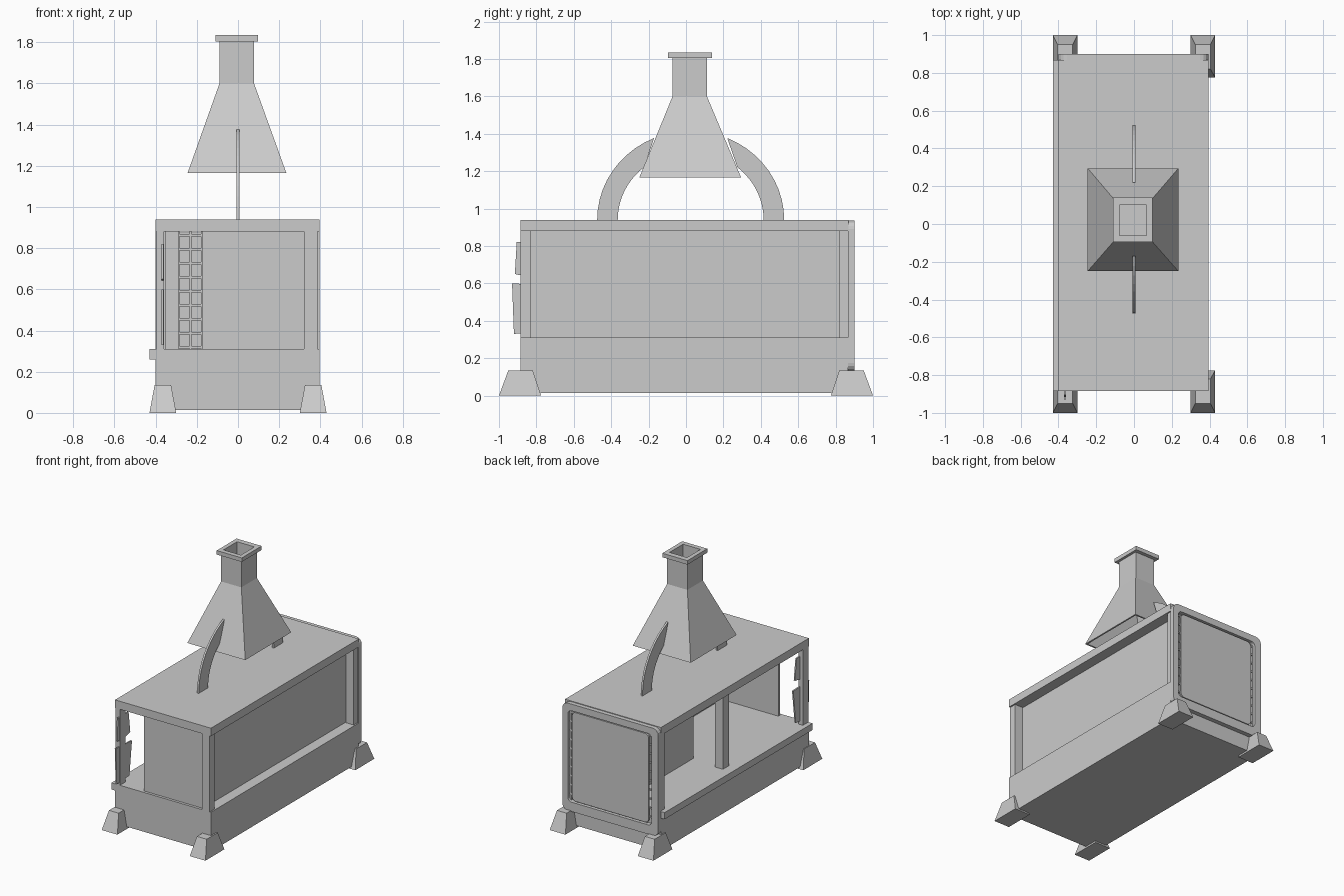
import bpy, bmesh, math

if "Cube" in bpy.data.objects:
    bpy.data.objects.remove(bpy.data.objects["Cube"])


def finish(name, bm):
    bmesh.ops.recalc_face_normals(bm, faces=bm.faces)
    me = bpy.data.meshes.new(name)
    bm.to_mesh(me)
    bm.free()
    ob = bpy.data.objects.new(name, me)
    bpy.context.collection.objects.link(ob)
    return ob


def loft(name, loops, closed=False, caps=True):
    """Join equal-length point loops with quads."""
    bm = bmesh.new()
    rings = [[bm.verts.new(p) for p in l] for l in loops]
    n = len(rings[0])
    pairs = list(zip(rings, rings[1:]))
    if closed:
        pairs.append((rings[-1], rings[0]))
    for a, b in pairs:
        for i in range(n):
            j = (i + 1) % n
            bm.faces.new((a[i], a[j], b[j], b[i]))
    if caps and not closed:
        bm.faces.new(rings[0])
        bm.faces.new(rings[-1])
    return finish(name, bm)


def rect(x0, x1, y0, y1, z):
    return [(x0, y0, z), (x1, y0, z), (x1, y1, z), (x0, y1, z)]


def box(name, x0, x1, y0, y1, z0, z1):
    return loft(name, [rect(x0, x1, y0, y1, z0), rect(x0, x1, y0, y1, z1)])


def rounded(x0, x1, z0, z1, r, y, steps=4):
    pts = []
    for k, (cx, cz) in enumerate([(x1 - r, z1 - r), (x0 + r, z1 - r), (x0 + r, z0 + r), (x1 - r, z0 + r)]):
        for s in range(steps + 1):
            a = math.pi / 2 * (k + s / steps)
            pts.append((cx + r * math.cos(a), y, cz + r * math.sin(a)))
    return pts


# Base, roof and side ledge
box("base", -0.40, 0.395, -0.885, 0.865, 0.015, 0.31)
box("roof", -0.40, 0.395, -0.885, 0.868, 0.88, 0.94)
box("left_ledge", -0.43, -0.40, -0.885, 0.868, 0.26, 0.31)

# Tapered feet
for sx in (-1, 1):
    for sy in (-1, 1):
        bottom = rect(0.30, 0.43, 0.775, 1.0, 0)
        top = rect(0.325, 0.405, 0.82, 0.95, 0.135)
        loft("foot", [[(sx * x, sy * y, z) for x, y, z in l] for l in (bottom, top)])

# Corner and middle posts
for name, x0, x1, y0, y1 in [
        ("front_right_post", 0.32, 0.385, -0.885, -0.83),
        ("front_left_post", -0.395, -0.36, -0.885, -0.82),
        ("back_right_post", 0.32, 0.385, 0.82, 0.866),
        ("back_left_post", -0.395, -0.345, 0.82, 0.866),
        ("middle_post", -0.355, -0.29, 0.0, 0.07)]:
    box(name, x0, x1, y0, y1, 0.31, 0.88)

# Wall panels
box("front_panel", -0.175, 0.32, -0.865, -0.845, 0.31, 0.88)
box("right_wall", 0.295, 0.315, -0.85, 0.866, 0.31, 0.88)
box("inner_partition", -0.09, -0.075, 0.04, 0.866, 0.31, 0.88)

# Broken plates by the front left post
for name, prof in [
        ("upper_plate", [(-0.905, 0.82), (-0.915, 0.65), (-0.87, 0.64), (-0.76, 0.66), (-0.78, 0.82)]),
        ("lower_plate", [(-0.93, 0.60), (-0.92, 0.33), (-0.77, 0.34), (-0.74, 0.59)])]:
    loft(name, [[(x, y, z) for y, z in prof] for x in (-0.371, -0.361)])

# Back frame with rounded corners
o = (-0.40, 0.395, 0.13, 0.935, 0.045)
i = (-0.345, 0.35, 0.20, 0.885, 0.03)
loft("back_frame", [rounded(*o, 0.866), rounded(*o, 0.90), rounded(*i, 0.90), rounded(*i, 0.866)], closed=True)

# Back lattice and the plate over it
for k in range(13):
    x = -0.345 + k * 0.057
    box("lattice_upright", x - 0.005, x + 0.005, 0.867, 0.88, 0.20, 0.885)
for k in range(11):
    z = 0.182 + k * 0.068
    if 0.2 < z < 0.88:
        box("lattice_bar", -0.345, 0.35, 0.868, 0.879, z - 0.006, z + 0.006)
loft("back_plate", [rounded(-0.315, 0.32, 0.21, 0.875, 0.03, y) for y in (0.88, 0.892)])

# Hollow hood, chimney and collar as one shell
t = 0.012
outer = [(-0.245, 0.235, -0.25, 0.295, 1.165), (-0.09, 0.078, -0.072, 0.112, 1.60),
         (-0.09, 0.078, -0.072, 0.112, 1.805), (-0.11, 0.098, -0.095, 0.14, 1.805),
         (-0.11, 0.098, -0.095, 0.14, 1.835)]
inner = [(a + t, b - t, c + t, d - t, z) for a, b, c, d, z in (outer[1][:4] + (1.835,), outer[1], outer[0])]
loft("hood", [rect(*p) for p in outer + inner], closed=True)

# Curved arms holding the hood
for s in (-1, 1):
    arc = [math.radians(67) * k / 10 for k in range(11)]
    prof = [(0.5 * math.cos(a), 0.94 + 0.475 * math.sin(a)) for a in arc]
    prof += [(0.39 * math.cos(a), 0.94 + 0.366 * math.sin(a)) for a in [v * 0.75 for v in reversed(arc)]]
    loft("hood_arm", [[(x, 0.025 + s * y, z) for y, z in prof] for x in (-0.007, 0.007)])
